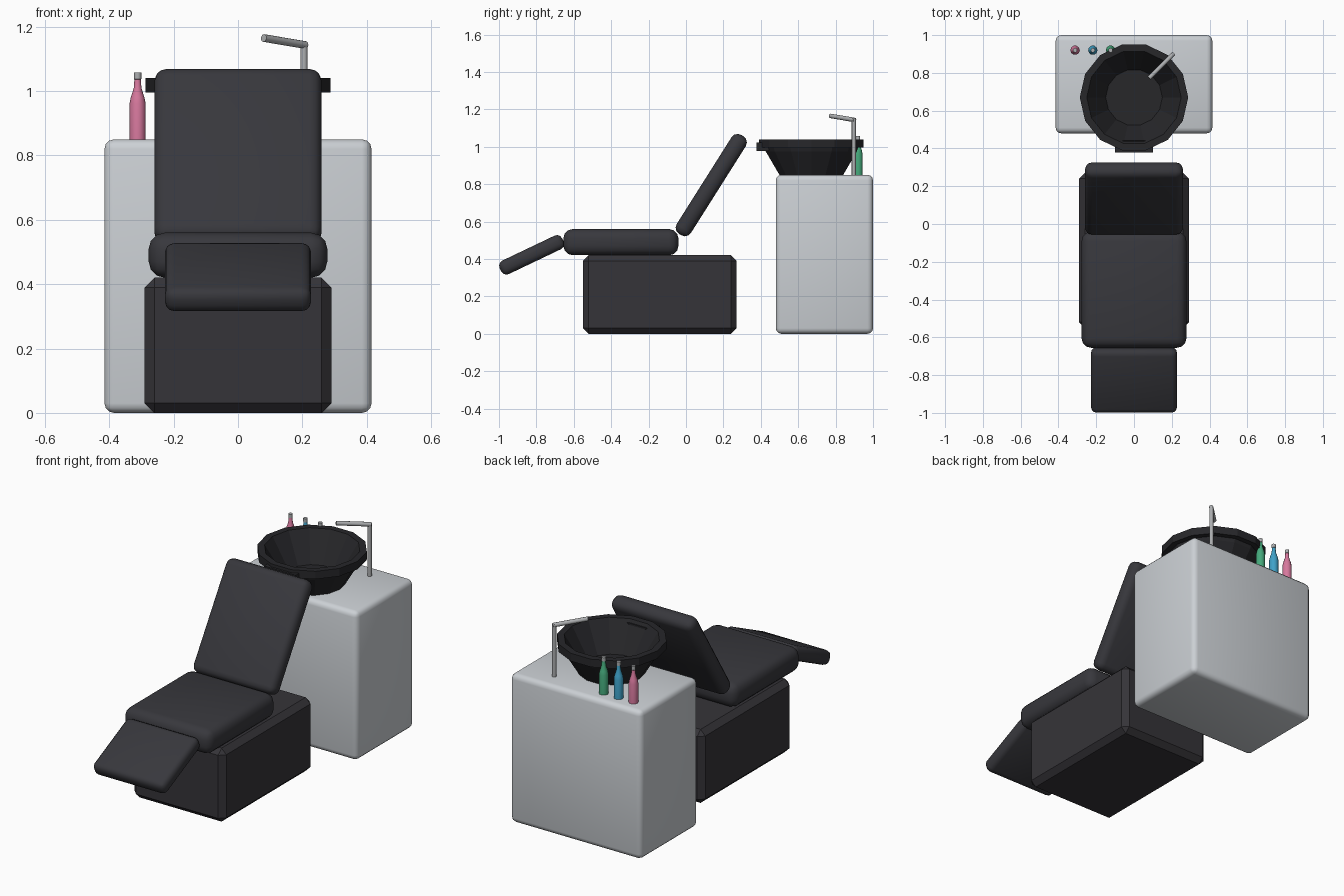
import bpy, bmesh, math
from mathutils import Vector, Matrix

cube = bpy.data.objects.get("Cube")
if cube:
    bpy.data.objects.remove(cube, do_unlink=True)


def material(name, rgb):
    m = bpy.data.materials.new(name)
    m.use_nodes = True
    m.diffuse_color = (*rgb, 1)
    bsdf = m.node_tree.nodes["Principled BSDF"]
    bsdf.inputs["Base Color"].default_value = (*rgb, 1)
    bsdf.inputs["Roughness"].default_value = 0.5
    return m


WHITE = material("cabinet grey", (0.60, 0.63, 0.66))
LEATHER = material("dark upholstery", (0.039, 0.039, 0.046))
BASE = material("base charcoal", (0.036, 0.034, 0.040))
BASIN = material("basin black", (0.020, 0.020, 0.023))
METAL = material("metal", (0.42, 0.43, 0.44))
PINK = material("bottle pink", (0.68, 0.19, 0.34))
BLUE = material("bottle blue", (0.05, 0.36, 0.58))
GREEN = material("bottle green", (0.06, 0.40, 0.20))


def finish(name, bm, mats, smooth=True):
    bmesh.ops.recalc_face_normals(bm, faces=bm.faces)
    mesh = bpy.data.meshes.new(name)
    bm.to_mesh(mesh)
    bm.free()
    ob = bpy.data.objects.new(name, mesh)
    bpy.context.collection.objects.link(ob)
    for m in mats:
        mesh.materials.append(m)
    if smooth:
        bpy.ops.object.select_all(action="DESELECT")
        ob.select_set(True)
        bpy.context.view_layer.objects.active = ob
        bpy.ops.object.shade_smooth_by_angle(angle=math.radians(40))
    return ob


def box(name, center, size, bevel, mat, tilt=0, segments=3):
    """Bevelled box, tilted about the x axis."""
    bm = bmesh.new()
    bmesh.ops.create_cube(bm, size=1)
    bmesh.ops.scale(bm, vec=size, verts=bm.verts)
    if bevel:
        bmesh.ops.bevel(bm, geom=bm.edges[:], offset=bevel, segments=segments,
                        profile=0.5, affect="EDGES")
    bm.transform(Matrix.Translation(center) @ Matrix.Rotation(math.radians(tilt), 4, "X"))
    return finish(name, bm, [mat], segments > 1)


def lathe(name, center, profile, sides, mats, smooth=True, cap_z=None):
    """Revolve (radius, height) points about z; faces above cap_z use the second material."""
    bm = bmesh.new()
    rings = []
    for r, z in profile:
        if r == 0:
            rings.append([bm.verts.new((0, 0, z))] * sides)
        else:
            angles = [math.tau * i / sides for i in range(sides)]
            rings.append([bm.verts.new((r * math.cos(a), r * math.sin(a), z)) for a in angles])
    for lower, upper in zip(rings, rings[1:]):
        for i in range(sides):
            j = (i + 1) % sides
            corners = dict.fromkeys([lower[i], lower[j], upper[j], upper[i]])
            face = bm.faces.new(list(corners))
            if cap_z and face.calc_center_median().z > cap_z:
                face.material_index = 1
    bm.transform(Matrix.Translation(center))
    return finish(name, bm, mats, smooth)


def rod(name, start, end, radius, mat):
    start, end = Vector(start), Vector(end)
    axis = end - start
    bm = bmesh.new()
    bmesh.ops.create_cone(bm, cap_ends=True, segments=12, radius1=radius,
                          radius2=radius, depth=axis.length)
    turn = axis.to_track_quat("Z", "Y").to_matrix().to_4x4()
    bm.transform(Matrix.Translation((start + end) / 2) @ turn)
    return finish(name, bm, [mat])


# Cabinet behind the chair
box("cabinet", (0, 0.74, 0.425), (0.83, 0.52, 0.85), 0.03, WHITE)

# Reclining chair
box("chair_base", (0, -0.14, 0.21), (0.58, 0.82, 0.42), 0.03, BASE, segments=1)
box("seat", (0, -0.348, 0.49), (0.555, 0.615, 0.14), 0.05, LEATHER)
box("backrest", (0, 0.135, 0.795), (0.52, 0.625, 0.09), 0.038, LEATHER, tilt=57.7)
box("leg_rest", (0, -0.825, 0.422), (0.455, 0.37, 0.08), 0.03, LEATHER, tilt=25.5)

# Faceted wash basin with a flat rim, and the neck support at its front
lathe("basin", (0, 0.67, 0),
      [(0, 0.845), (0.172, 0.845), (0.25, 0.975), (0.256, 0.995), (0.287, 0.995),
       (0.287, 1.04), (0.25, 1.04), (0.15, 0.875), (0, 0.875)], 14, [BASIN], smooth=False)
box("neck_support", (0, 0.41, 1.0), (0.2, 0.065, 0.045), 0, BASIN, segments=1)

# Tap
rod("tap_post", (0.205, 0.897, 0.845), (0.205, 0.897, 1.15), 0.011, METAL)
rod("tap_spout", (0.21, 0.902, 1.143), (0.08, 0.772, 1.165), 0.012, METAL)

# Bottles with metal caps
bottle = [(0, 0), (0.025, 0), (0.025, 0.112), (0.021, 0.132), (0.012, 0.16), (0.010, 0.187),
          (0.0115, 0.188), (0.0115, 0.209), (0, 0.209)]
for i, (colour, mat) in enumerate((("pink", PINK), ("blue", BLUE), ("green", GREEN))):
    lathe(f"{colour}_bottle", (-0.312 + 0.094 * i, 0.92, 0.849), bottle, 10,
          [mat, METAL], cap_z=0.1872)
